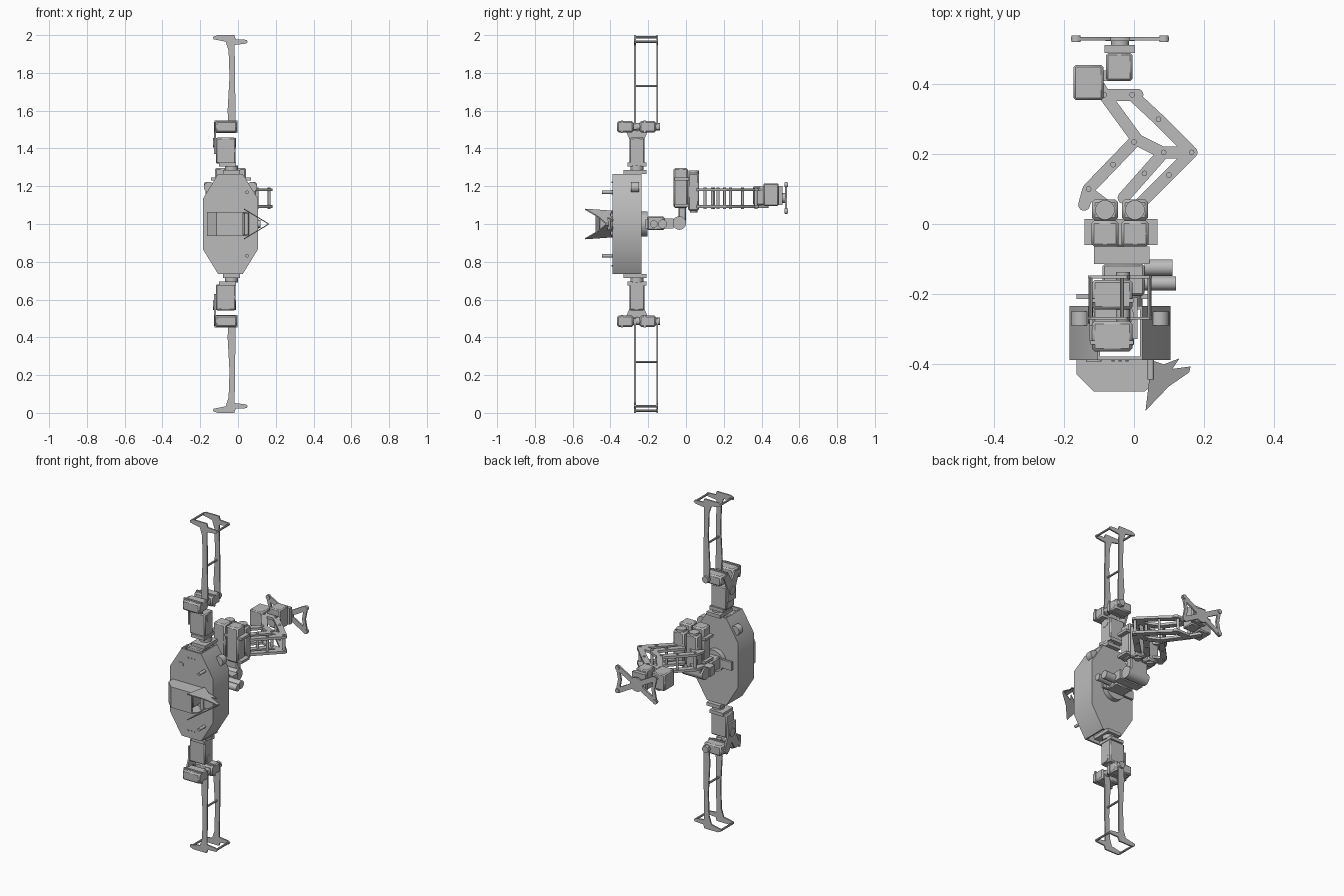
import bpy, bmesh, math
from mathutils import Vector

if "Cube" in bpy.data.objects:
    bpy.data.objects.remove(bpy.data.objects["Cube"])

grey = bpy.data.materials.new("plain_grey")
grey.use_nodes = True
grey.diffuse_color = (0.5, 0.5, 0.5, 1)
grey.node_tree.nodes["Principled BSDF"].inputs["Base Color"].default_value = grey.diffuse_color

MID_Z = 1.0       # the limbs mirror about this height
AXIS_X = -0.04    # centre line of the body


def finish(name, bm, flip=1):
    """Turn a bmesh into an object, mirrored in height when flip is -1."""
    for v in bm.verts:
        v.co.z = MID_Z + flip * (v.co.z - MID_Z)
    bmesh.ops.recalc_face_normals(bm, faces=bm.faces)
    mesh = bpy.data.meshes.new(name)
    bm.to_mesh(mesh)
    bm.free()
    mesh.materials.append(grey)
    obj = bpy.data.objects.new(name, mesh)
    bpy.context.collection.objects.link(obj)
    return obj


def plate(name, outline, axis, low, high, flip=1):
    """Extrude an outline along an axis between two levels."""
    place = {"x": lambda a, b, h: (h, a, b),
             "y": lambda a, b, h: (a, h, b),
             "z": lambda a, b, h: (a, b, h)}[axis]
    bm = bmesh.new()
    base = [bm.verts.new(place(a, b, low)) for a, b in outline]
    top = [bm.verts.new(place(a, b, high)) for a, b in outline]
    bm.faces.new(base)
    bm.faces.new(top)
    for i in range(len(base)):
        j = (i + 1) % len(base)
        bm.faces.new((base[i], base[j], top[j], top[i]))
    return finish(name, bm, flip)


def box(name, x, y, z, flip=1, bevel=0.0):
    outline = [(x[0], y[0]), (x[1], y[0]), (x[1], y[1]), (x[0], y[1])]
    obj = plate(name, outline, "z", z[0], z[1], flip)
    if bevel:
        mod = obj.modifiers.new("soft_edges", "BEVEL")
        mod.width = bevel
        mod.segments = 1
    return obj


def rod(name, start, end, radius, flip=1, sides=20):
    start, end = Vector(start), Vector(end)
    along = end - start
    bm = bmesh.new()
    bmesh.ops.create_cone(bm, cap_ends=True, segments=sides, radius1=radius,
                          radius2=radius, depth=along.length)
    turn = along.to_track_quat("Z", "Y")
    for v in bm.verts:
        v.co = turn @ v.co + (start + end) / 2
    return finish(name, bm, flip)


def link(name, a, b, width, axis, low, high, flip=1):
    """Flat bar with round ends between two pivots."""
    angle = math.atan2(b[1] - a[1], b[0] - a[0])
    outline = []
    for centre, begin in ((a, math.pi / 2), (b, -math.pi / 2)):
        for i in range(9):
            t = angle + begin + math.pi * i / 8
            outline.append((centre[0] + width / 2 * math.cos(t),
                            centre[1] + width / 2 * math.sin(t)))
    return plate(name, outline, axis, low, high, flip)


# Body shell: octagonal front and back plates joined by side walls
half = [(0.065, 1.265), (0.145, 1.135), (0.145, 0.865), (0.065, 0.735)]
octagon = [(AXIS_X + x, z) for x, z in half] + [(AXIS_X - x, z) for x, z in reversed(half)]
plate("body_front", octagon, "y", -0.39, -0.38)
plate("body_back", octagon, "y", -0.245, -0.235)
for side, label in ((1, "left"), (-1, "right")):
    outer = [(AXIS_X + side * x, z) for x, z in half]
    inner = [(AXIS_X + side * (x - 0.008), z) for x, z in reversed(half)]
    plate("body_wall_" + label, outer + inner, "y", -0.385, -0.24)
    rod("body_ear_" + label, (AXIS_X + side * 0.113, -0.29, 1.195),
        (AXIS_X + side * 0.113, -0.25, 1.195), 0.028)

# Limbs, mirrored above and below the body
forearm = [(-0.05, 1.5), (-0.055, 1.6), (-0.045, 1.78), (-0.05, 1.92), (-0.065, 1.965),
           (-0.13, 1.978), (-0.132, 1.99), (-0.11, 2.0), (-0.02, 2.0), (-0.012, 1.978),
           (0.045, 1.975), (0.052, 1.966), (0.042, 1.955), (-0.018, 1.948), (-0.012, 1.5)]
bracket = [(-0.3, 1.37), (-0.3, 1.45), (-0.335, 1.53), (-0.29, 1.54), (-0.26, 1.49),
           (-0.23, 1.54), (-0.185, 1.53), (-0.22, 1.45), (-0.22, 1.37)]
for flip, label in ((1, "upper_"), (-1, "lower_")):
    box(label + "hip_motor", (-0.1, 0.0), (-0.35, -0.27), (1.13, 1.265), flip, 0.005)
    box(label + "hip_flange", (-0.08, 0.01), (-0.33, -0.21), (1.265, 1.285), flip)
    rod(label + "hip_disc", (-0.035, -0.26, 1.28), (-0.035, -0.26, 1.31), 0.034, flip)
    box(label + "limb_neck", (-0.1, -0.01), (-0.31, -0.21), (1.305, 1.325), flip)
    box(label + "limb_motor", (-0.117, -0.012), (-0.3, -0.22), (1.32, 1.457), flip, 0.006)
    plate(label + "limb_bracket", bracket, "x", -0.127, -0.117, flip)
    rod(label + "bracket_horn", (-0.132, -0.26, 1.43), (-0.01, -0.26, 1.43), 0.025, flip)
    for i, y in enumerate(((-0.365, -0.278), (-0.245, -0.16))):
        box(label + f"elbow_motor_{i}", (-0.12, -0.005), y, (1.485, 1.545), flip, 0.008)
        box(label + f"elbow_seam_{i}", (-0.124, -0.002), (y[0] + 0.02, y[0] + 0.032),
            (1.481, 1.549), flip)
    rod(label + "elbow_shaft", (-0.032, -0.29, 1.515), (-0.032, -0.137, 1.515), 0.02, flip)
    for i, y in enumerate((-0.27, -0.152)):
        plate(label + f"forearm_{i}", forearm, "y", y - 0.004, y + 0.004, flip)
    for i, (x, z) in enumerate(((-0.034, 1.73), (-0.124, 1.988), (0.044, 1.965))):
        rod(label + f"forearm_bar_{i}", (x, -0.27, z), (x, -0.152, z), 0.006, flip, 10)
    # Pegs and screws on the front of the body
    rod(label + "peg", (0.048, -0.445, 1.168), (0.048, -0.385, 1.168), 0.009, flip)
    for x in (-0.06, -0.04, -0.02):
        rod(label + "screw", (x, -0.394, 1.22), (x, -0.388, 1.22), 0.004, flip, 8)
link("body_slot", (-0.125, 1.168), (-0.105, 1.168), 0.025, "y", -0.394, -0.388)

# Front jaw housing: chamfered cheeks and a folded cover
cheek = [(-0.165, -0.39), (-0.165, -0.43), (-0.115, -0.48), (0.03, -0.48), (0.055, -0.46), (0.055, -0.39)]
for flip, label in ((1, "upper_"), (-1, "lower_")):
    plate(label + "jaw_cheek", cheek, "z", 1.055, 1.063, flip)
cover = [(-0.165, -0.39), (-0.165, -0.43), (-0.115, -0.48), (0.025, -0.48),
         (0.025, -0.472), (-0.112, -0.472), (-0.157, -0.427), (-0.157, -0.39)]
plate("jaw_cover", cover, "z", 0.94, 1.06)
box("jaw_motor", (-0.09, 0.02), (-0.46, -0.385), (0.96, 1.04), bevel=0.006)

# Splayed jagged fins closing to a point on the left
fin = [(0.033, -0.535), (0.05, -0.39), (0.085, -0.402), (0.13, -0.385), (0.11, -0.415),
       (0.162, -0.408), (0.158, -0.425), (0.1, -0.465)]
for slope, label in ((0.6, "upper_"), (-0.6, "lower_")):
    obj = plate(label + "jaw_fin", fin, "z", 0.997, 1.003)
    for v in obj.data.vertices:
        v.co.z += slope * (0.163 - v.co.x)
rod("jaw_hinge", (0.045, -0.41, 0.94), (0.045, -0.41, 1.06), 0.012)

# Neck and waist motors behind the body
rod("neck_flange", (AXIS_X, -0.236, MID_Z), (AXIS_X, -0.205, MID_Z), 0.065, sides=32)
box("neck_tab", (-0.165, 0.05), (-0.215, -0.2), (0.975, 1.025))
box("neck_motor", (-0.09, 0.03), (-0.205, -0.115), (0.967, 1.04), bevel=0.006)
box("neck_bracket", (-0.115, 0.045), (-0.115, -0.065), (0.975, 1.03))
rod("neck_side_motor", (0.03, -0.17, MID_Z), (0.12, -0.17, MID_Z), 0.02)
rod("neck_side_knob", (0.03, -0.125, MID_Z), (0.11, -0.125, MID_Z), 0.024)
rod("waist_joint", (-0.11, -0.035, 1.005), (0.03, -0.035, 1.005), 0.036)
box("waist_upright", (-0.1, 0.02), (-0.04, 0.0), (1.0, 1.1), bevel=0.006)

# Twin arm drive motors
for i, x in enumerate((-0.083, 0.003)):
    box(f"drive_motor_{i}", (x - 0.039, x + 0.039), (-0.065, 0.01), (1.085, 1.297), bevel=0.008)
    box(f"drive_gearbox_{i}", (x - 0.037, x + 0.037), (0.01, 0.07), (1.07, 1.27), bevel=0.008)
    rod(f"drive_gear_{i}", (x, 0.04, 1.26), (x, 0.04, 1.282), 0.028)
    rod(f"drive_axle_{i}", (x, 0.04, 1.06), (x, 0.04, 1.08), 0.02)
box("drive_mount", (-0.142, 0.068), (-0.06, 0.015), (1.23, 1.245))
box("drive_floor", (-0.142, 0.068), (-0.06, 0.015), (1.09, 1.105))

# Folding linkage: two layers of bars tied by posts
bars = [((-0.143, 0.055), (-0.132, 0.095)), ((-0.13, 0.1), (0.0, 0.235)),
        ((-0.03, 0.075), (0.085, 0.205)), ((0.02, 0.06), (0.165, 0.205)),
        ((0.08, 0.205), (0.165, 0.205)), ((-0.085, 0.37), (0.01, 0.24)),
        ((0.01, 0.24), (0.08, 0.205)), ((-0.005, 0.37), (0.07, 0.3)),
        ((0.07, 0.3), (0.16, 0.21)), ((-0.115, 0.42), (-0.085, 0.37)),
        ((-0.085, 0.37), (0.01, 0.37)), ((-0.13, 0.09), (-0.07, 0.045))]
for layer, low in (("top", 1.174), ("bottom", 1.085)):
    for i, (a, b) in enumerate(bars):
        link(f"linkage_{layer}_{i}", a, b, 0.034, "z", low, low + 0.015)
posts = [(-0.13, 0.1), (-0.06, 0.17), (0.0, 0.235), (0.085, 0.205), (0.165, 0.205),
         (0.07, 0.3), (-0.085, 0.37), (-0.005, 0.37), (0.03, 0.145), (0.1, 0.14)]
for x, y in posts:
    rod("linkage_post", (x, y, 1.08), (x, y, 1.194), 0.008, sides=12)

# Wrist motors
box("wrist_motor", (-0.173, -0.088), (0.355, 0.455), (1.1, 1.2), bevel=0.006)
box("wrist_bracket", (-0.1, -0.07), (0.41, 0.44), (1.11, 1.19))
box("palm_motor", (-0.08, -0.005), (0.41, 0.49), (1.095, 1.215), bevel=0.006)
box("palm_band", (-0.085, 0.003), (0.49, 0.512), (1.1, 1.2))
rod("palm_shaft", (AXIS_X, 0.51, 1.138), (AXIS_X, 0.53, 1.138), 0.026)

# End plate: crossed arms, side rails and corner pads
hub = (AXIS_X, 1.138)
rod("end_hub", (hub[0], 0.524, hub[1]), (hub[0], 0.535, hub[1]), 0.042, sides=32)
for side in (1, -1):
    corners = [(hub[0] + side * 0.126, hub[1] + rise * 0.07) for rise in (1, -1)]
    waist = (hub[0] + side * 0.112, hub[1])
    for corner in corners:
        link("end_arm", hub, corner, 0.03, "y", 0.525, 0.535)
        link("end_rail", waist, corner, 0.02, "y", 0.525, 0.535)
        rod("end_pad", (corner[0], 0.521, corner[1]), (corner[0], 0.54, corner[1]), 0.013)

# Smooth the round parts while keeping their rims sharp
for obj in bpy.context.scene.objects:
    if obj.type == "MESH" and obj.data.materials and obj.data.materials[0] == grey:
        bpy.ops.object.select_all(action="DESELECT")
        obj.select_set(True)
        bpy.context.view_layer.objects.active = obj
        bpy.ops.object.shade_smooth_by_angle(angle=math.radians(32))
